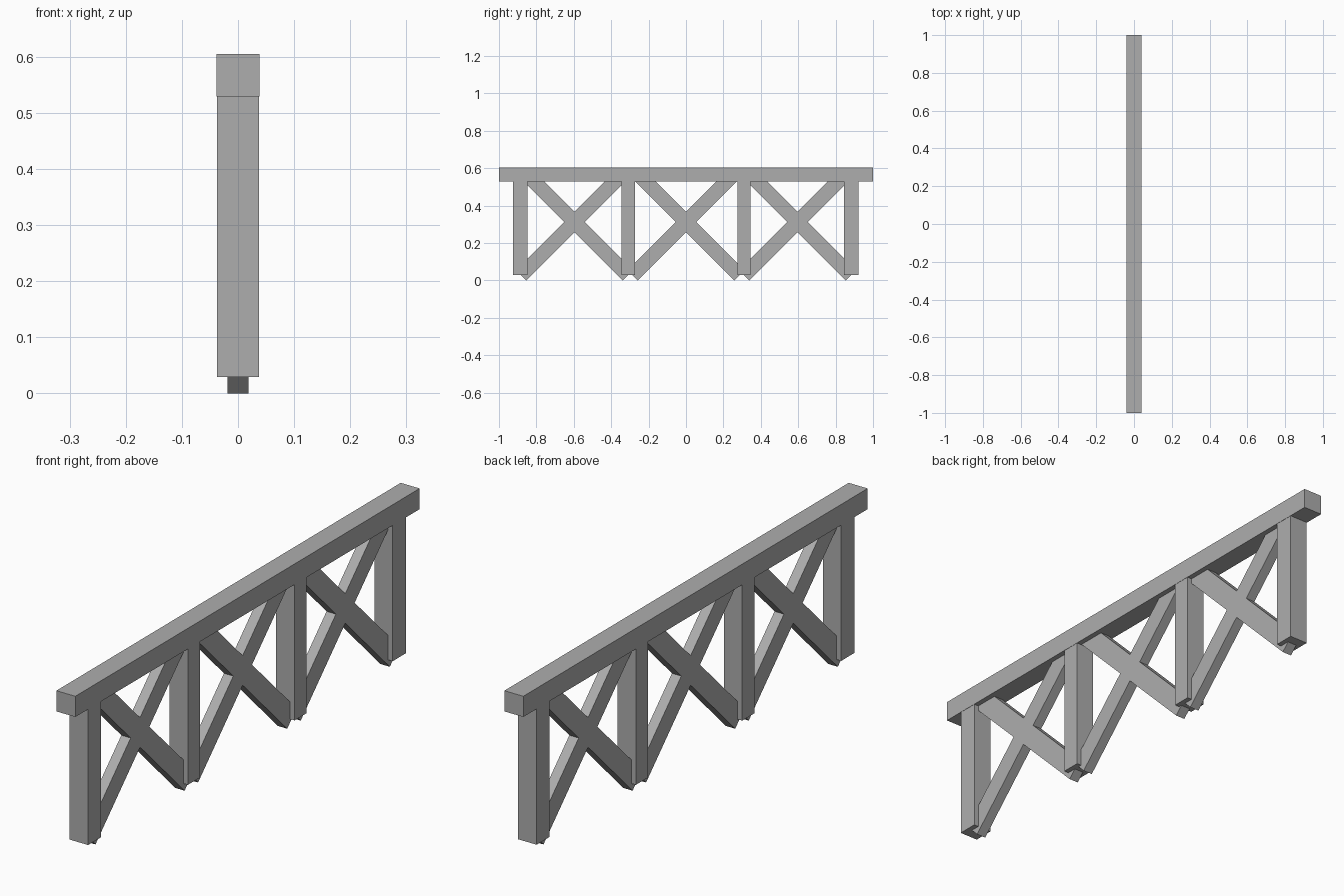
import bpy
import math

if "Cube" in bpy.data.objects:
    bpy.data.objects.remove(bpy.data.objects["Cube"])

BEAM_BOTTOM, BEAM_TOP = 0.529, 0.605
BEAM_HALF = 0.0385    # half width of the beam
POST_HALF = 0.0375    # posts sit just inside the beam faces
BAY = 0.596           # spacing of the crossed braces

grey = bpy.data.materials.new("dark_grey")
grey.diffuse_color = (0.42, 0.42, 0.42, 1)
grey.use_nodes = True
grey.node_tree.nodes["Principled BSDF"].inputs["Base Color"].default_value = grey.diffuse_color


def box(name, size, location, tilt=0.0):
    bpy.ops.mesh.primitive_cube_add(size=1, location=location)
    ob = bpy.context.object
    ob.name = name
    ob.scale = size
    bpy.ops.object.transform_apply(location=False, rotation=False, scale=True)
    ob.rotation_euler.x = tilt
    ob.data.materials.append(grey)
    return ob


# Top rail
box("top_beam", (2 * BEAM_HALF, 2, BEAM_TOP - BEAM_BOTTOM),
    (0, 0, (BEAM_TOP + BEAM_BOTTOM) / 2))

# Four upright posts, the outer ones slightly thicker
posts = ((-0.886, 0.076), (-0.309, 0.072), (0.31, 0.07), (0.883, 0.076))
for i, (y, depth) in enumerate(posts):
    box(f"post_{i + 1}", (2 * POST_HALF, depth, BEAM_BOTTOM - 0.029),
        (0, y, (BEAM_BOTTOM + 0.029) / 2))

# Thin crossed braces in the three bays, ending inside the beam
LOW, HIGH, CROSS = 0.027, 0.567, 0.313
mid = (LOW + HIGH) / 2
length = (HIGH - LOW) * math.sqrt(2)
for bay in (-1, 0, 1):
    for side in (-1, 1):
        box(f"brace_{bay + 2}_{'left' if side < 0 else 'right'}",
            (0.038, 0.077, length),
            (0, bay * BAY + side * (mid - CROSS), mid),
            -side * math.pi / 4)
